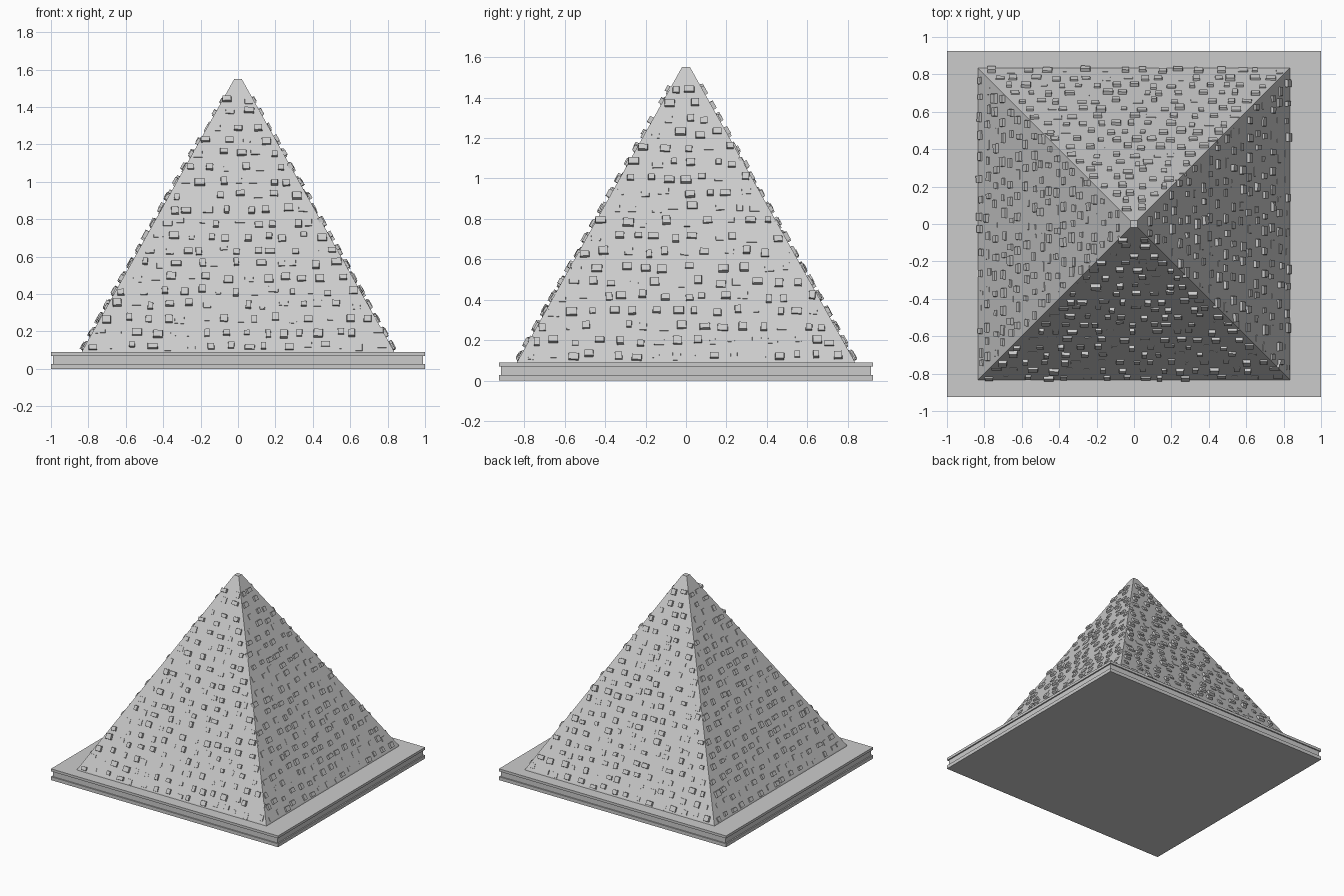
import bpy, bmesh, math, random
from mathutils import Matrix, Vector

if "Cube" in bpy.data.objects:
    bpy.data.objects.remove(bpy.data.objects["Cube"])

random.seed(7)
HALF, CAP = 0.835, 0.02        # pyramid half widths at bottom and top
Z0, Z1 = 0.09, 1.55            # pyramid bottom and top


def finish(bm, name):
    bmesh.ops.recalc_face_normals(bm, faces=bm.faces)
    me = bpy.data.meshes.new(name)
    bm.to_mesh(me)
    bm.free()
    ob = bpy.data.objects.new(name, me)
    bpy.context.collection.objects.link(ob)
    return ob


def slab(name, hx, hy, z0, z1):
    bm = bmesh.new()
    m = Matrix.Translation((0, 0, (z0 + z1) / 2)) @ Matrix.Diagonal((2 * hx, 2 * hy, z1 - z0, 1))
    bmesh.ops.create_cube(bm, size=1, matrix=m)
    return finish(bm, name)


# Base: two slabs with a slightly recessed band between
slab("base_lower_slab", 1.0, 0.925, 0, 0.027)
slab("base_recessed_band", 0.99, 0.915, 0.027, 0.07)
slab("base_upper_slab", 1.0, 0.925, 0.07, 0.09)

# Pyramid body with a small flat top
bm = bmesh.new()
rings = [[bm.verts.new((sx * h, sy * h, z)) for sx, sy in ((-1, -1), (1, -1), (1, 1), (-1, 1))]
         for h, z in ((HALF, Z0), (HALF - 0.003, Z0 + 0.008), (CAP, Z1))]
for a, b in zip(rings, rings[1:]):
    for i in range(4):
        j = (i + 1) % 4
        bm.faces.new((a[i], a[j], b[j], b[i]))
bm.faces.new(rings[0][::-1])
bm.faces.new(rings[-1])
finish(bm, "pyramid_body")

# Protruding stones: staggered rows on each sloping side
run, rise = HALF - CAP, Z1 - Z0
tilt = math.atan2(run, rise)
ROWS, PITCH = 19, 0.1
for side, label in enumerate(("front", "right", "back", "left")):
    bm = bmesh.new()
    turn = Matrix.Rotation(side * math.pi / 2, 4, 'Z')
    for r in range(ROWS):
        z_row = Z0 + 0.03 + r * 0.0735
        half = HALF - run * (z_row - Z0) / rise
        n = max(1, round(2 * half / PITCH))
        for k in range(n):
            x = -half + (k + 0.5) * 2 * half / n + random.uniform(-0.025, 0.025)
            z = max(z_row + random.uniform(-0.012, 0.012), Z0 + 0.022)
            w = random.uniform(0.028, 0.058)
            h = random.uniform(0.028, 0.048)
            out = random.uniform(0.002, 0.021)
            x = max(-half + w * 0.4, min(half - w * 0.4, x))
            y = -(HALF - run * (z - Z0) / rise)
            m = (turn @ Matrix.Translation((x, y, z)) @ Matrix.Rotation(-tilt, 4, 'X')
                 @ Matrix.Rotation(random.uniform(-0.06, 0.06), 4, 'Y'))
            made = bmesh.ops.create_cube(bm, size=1)["verts"]
            for v in made:
                # outer face slightly narrower than the root
                s = 0.9 if v.co.y < 0 else 1.0
                depth = -out if v.co.y < 0 else 0.012
                v.co = m @ Vector((v.co.x * w * s, depth, v.co.z * h * s))
    finish(bm, "stones_" + label)
